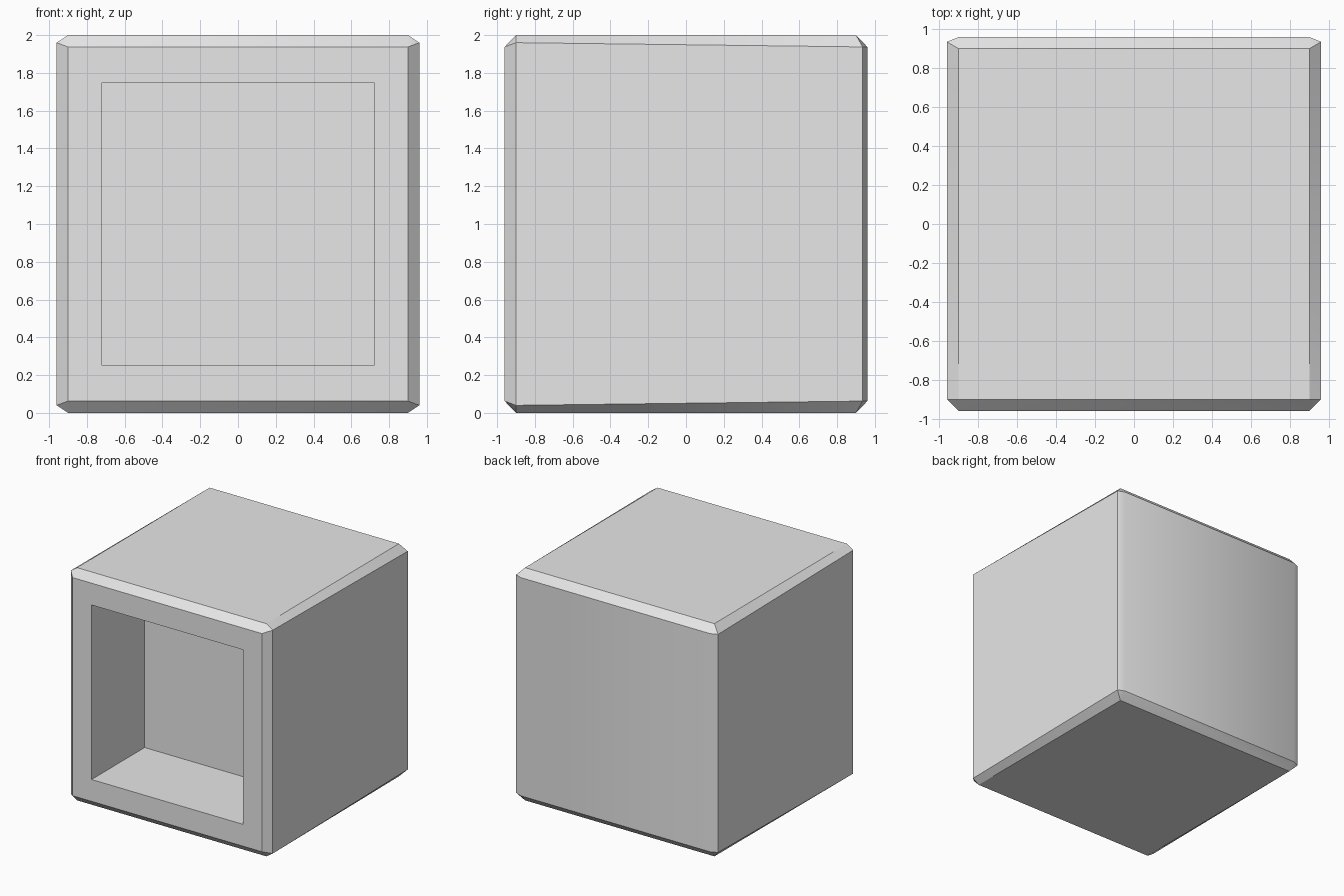
import bpy
import bmesh
from math import radians

cube = bpy.data.objects.get("Cube")
if cube:
    bpy.data.objects.remove(cube, do_unlink=True)

HALF, FLAT = 0.96, 0.9             # outer half width, half width of the flat faces
OPEN_X, OPEN_Z, DEPTH = 0.72, 0.75, 0.72

# Single grey material
grey = bpy.data.materials.new("light grey")
grey.use_nodes = True
colour = (0.8, 0.8, 0.8, 1)
grey.diffuse_color = colour
grey.node_tree.nodes["Principled BSDF"].inputs["Base Color"].default_value = colour

# Chamfered block: hull of the corners of its six flat faces, mirrored in x and z
bm = bmesh.new()
corners = [
    (FLAT, -HALF, 0.9375), (HALF, -FLAT, 0.96), (FLAT, -FLAT, 1),    # front
    (FLAT, HALF, 0.9375), (HALF, 0.935, 0.9375), (FLAT, FLAT, 1),    # back
]
for x, y, z in corners:
    for sx in (-1, 1):
        for sz in (-1, 1):
            bm.verts.new((sx * x, y, 1 + sz * z))
bmesh.ops.convex_hull(bm, input=bm.verts[:])
bmesh.ops.dissolve_limit(bm, angle_limit=radians(0.5), verts=bm.verts[:], edges=bm.edges[:])
bmesh.ops.recalc_face_normals(bm, faces=bm.faces[:])

# Square recess in the front face
front = min(bm.faces, key=lambda f: f.calc_center_median().y)
bmesh.ops.inset_individual(bm, faces=[front], thickness=0.18)
for v in front.verts:
    v.co.x = OPEN_X if v.co.x > 0 else -OPEN_X
    v.co.z = 1 + (OPEN_Z if v.co.z > 1 else -OPEN_Z)
floor = bmesh.ops.extrude_discrete_faces(bm, faces=[front])["faces"][0]
bmesh.ops.translate(bm, verts=floor.verts[:], vec=(0, DEPTH, 0))
bmesh.ops.recalc_face_normals(bm, faces=bm.faces[:])

mesh = bpy.data.meshes.new("hollow_block")
bm.to_mesh(mesh)
bm.free()
mesh.materials.append(grey)
block = bpy.data.objects.new("hollow_block", mesh)
bpy.context.collection.objects.link(block)

# Smooth only across the shallow chamfers
bpy.ops.object.select_all(action='DESELECT')
block.select_set(True)
bpy.context.view_layer.objects.active = block
bpy.ops.object.shade_smooth_by_angle(angle=radians(30))
